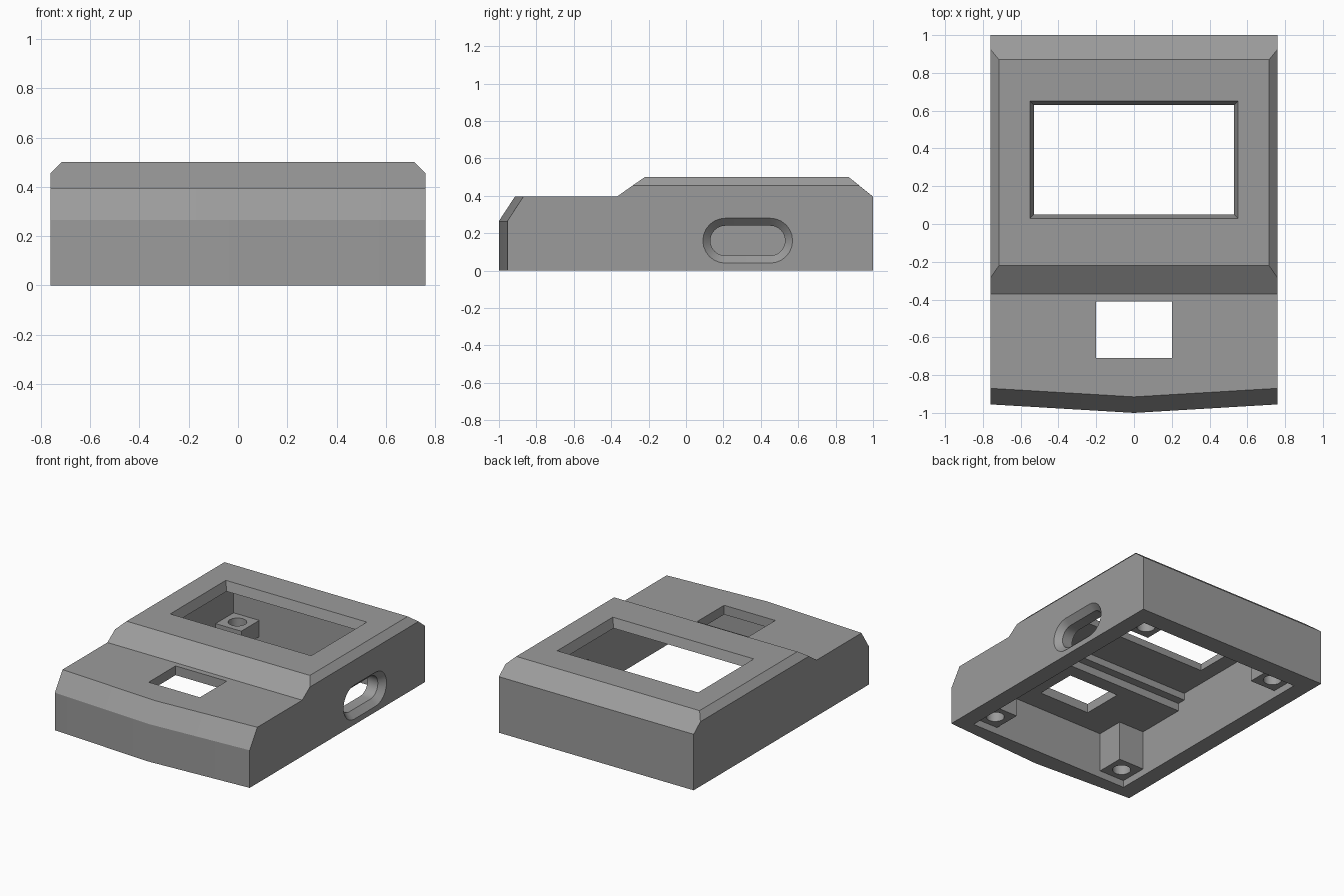
import bpy, bmesh, math

if "Cube" in bpy.data.objects:
    bpy.data.objects.remove(bpy.data.objects["Cube"])

plastic = bpy.data.materials.new("grey plastic")
plastic.diffuse_color = (0.33, 0.33, 0.33, 1)
plastic.use_nodes = True
plastic.node_tree.nodes["Principled BSDF"].inputs["Base Color"].default_value = plastic.diffuse_color


def loft(name, rings):
    """Closed solid skinned through rings with equal point counts."""
    bm = bmesh.new()
    rows = [[bm.verts.new(p) for p in ring] for ring in rings]
    n = len(rows[0])
    for a, b in zip(rows, rows[1:]):
        for i in range(n):
            j = (i + 1) % n
            bm.faces.new((a[i], a[j], b[j], b[i]))
    bm.faces.new(rows[0])
    bm.faces.new(rows[-1])
    bmesh.ops.dissolve_limit(bm, angle_limit=math.radians(0.2),
                             verts=bm.verts[:], edges=bm.edges[:])
    bmesh.ops.recalc_face_normals(bm, faces=bm.faces[:])
    mesh = bpy.data.meshes.new(name)
    bm.to_mesh(mesh)
    bm.free()
    mesh.materials.append(plastic)
    obj = bpy.data.objects.new(name, mesh)
    bpy.context.collection.objects.link(obj)
    return obj


def rect(x0, x1, y0, y1, z):
    return [(x0, y0, z), (x1, y0, z), (x1, y1, z), (x0, y1, z)]


def box(name, x0, x1, y0, y1, z0, z1):
    return loft(name, [rect(x0, x1, y0, y1, z0), rect(x0, x1, y0, y1, z1)])


def cut(target, cutter):
    mod = target.modifiers.new("cut", 'BOOLEAN')
    mod.operation = 'DIFFERENCE'
    mod.solver = 'EXACT'
    mod.object = cutter
    bpy.context.view_layer.objects.active = target
    bpy.ops.object.modifier_apply(modifier=mod.name)
    bpy.data.objects.remove(cutter)


# Outer shell: side profile with a pointed front and chamfered upper sides
def section(x, chamfered):
    f = 0.045 * abs(x) / 0.76
    top = [(-0.285, 0.455), (0.925, 0.455)] if chamfered else [(-0.22, 0.5), (0.87, 0.5)]
    pts = [(-1 + f, 0), (-1 + f, 0.265), (-0.915 + f, 0.395), (-0.37, 0.395),
           *top, (1, 0.395), (1, 0)]
    return [(x, y, z) for y, z in pts]


case = loft("case_shell", [section(x, abs(x) > 0.75)
                           for x in (-0.76, -0.715, 0, 0.715, 0.76)])

# Inner cavity with a stepped ceiling, open at the bottom
cavity = [(-0.87, -0.1), (-0.87, 0.33), (-0.31, 0.33), (-0.31, 0.385),
          (-0.25, 0.385), (-0.25, 0.435), (0.865, 0.435), (0.865, -0.1)]
cut(case, loft("cavity", [[(x, y, z) for y, z in cavity] for x in (-0.64, 0.64)]))

# Large tapered display opening and small keypad opening
cut(case, loft("display_opening", [rect(-0.53, 0.53, 0.05, 0.63, 0.3),
                                   rect(-0.53, 0.53, 0.05, 0.63, 0.435),
                                   rect(-0.55, 0.55, 0.03, 0.65, 0.5),
                                   rect(-0.55, 0.55, 0.03, 0.65, 0.6)]))
cut(case, box("keypad_opening", -0.2, 0.2, -0.71, -0.41, 0.2, 0.6))


# Countersunk cable slot through the right wall
def stadium(x, r, n=12):
    pts = []
    for cy, start in ((0.45, -90), (0.21, 90)):
        for i in range(n + 1):
            a = math.radians(start + 180 * i / n)
            pts.append((x, cy + r * math.cos(a), 0.16 + r * math.sin(a)))
    return pts


cut(case, loft("cable_slot", [stadium(0.55, 0.08), stadium(0.72, 0.08),
                              stadium(0.76, 0.12), stadium(0.85, 0.12)]))

# Screw posts in the corners: tall at the front, short at the back
for side, sx in (("left", -1), ("right", 1)):
    for end, y0, y1, yc, top in (("front", -0.89, -0.67, -0.77, 0.35),
                                 ("back", 0.665, 0.885, 0.765, 0.165)):
        x0, x1 = sorted((sx * 0.44, sx * 0.66))
        post = box(f"{end}_{side}_screw_post", x0, x1, y0, y1, 0.05, top)
        hole_top = 0.25 if end == "front" else 0.3
        circle = [(sx * 0.54 + 0.06 * math.cos(t * math.pi / 12),
                   yc + 0.06 * math.sin(t * math.pi / 12)) for t in range(24)]
        cut(post, loft("screw_hole", [[(x, y, z) for x, y in circle]
                                      for z in (-0.05, hole_top)]))

# Smooth only the gently curved hole walls
for obj in bpy.context.collection.objects:
    bpy.ops.object.select_all(action='DESELECT')
    obj.select_set(True)
    bpy.context.view_layer.objects.active = obj
    bpy.ops.object.shade_smooth_by_angle(angle=math.radians(20))
